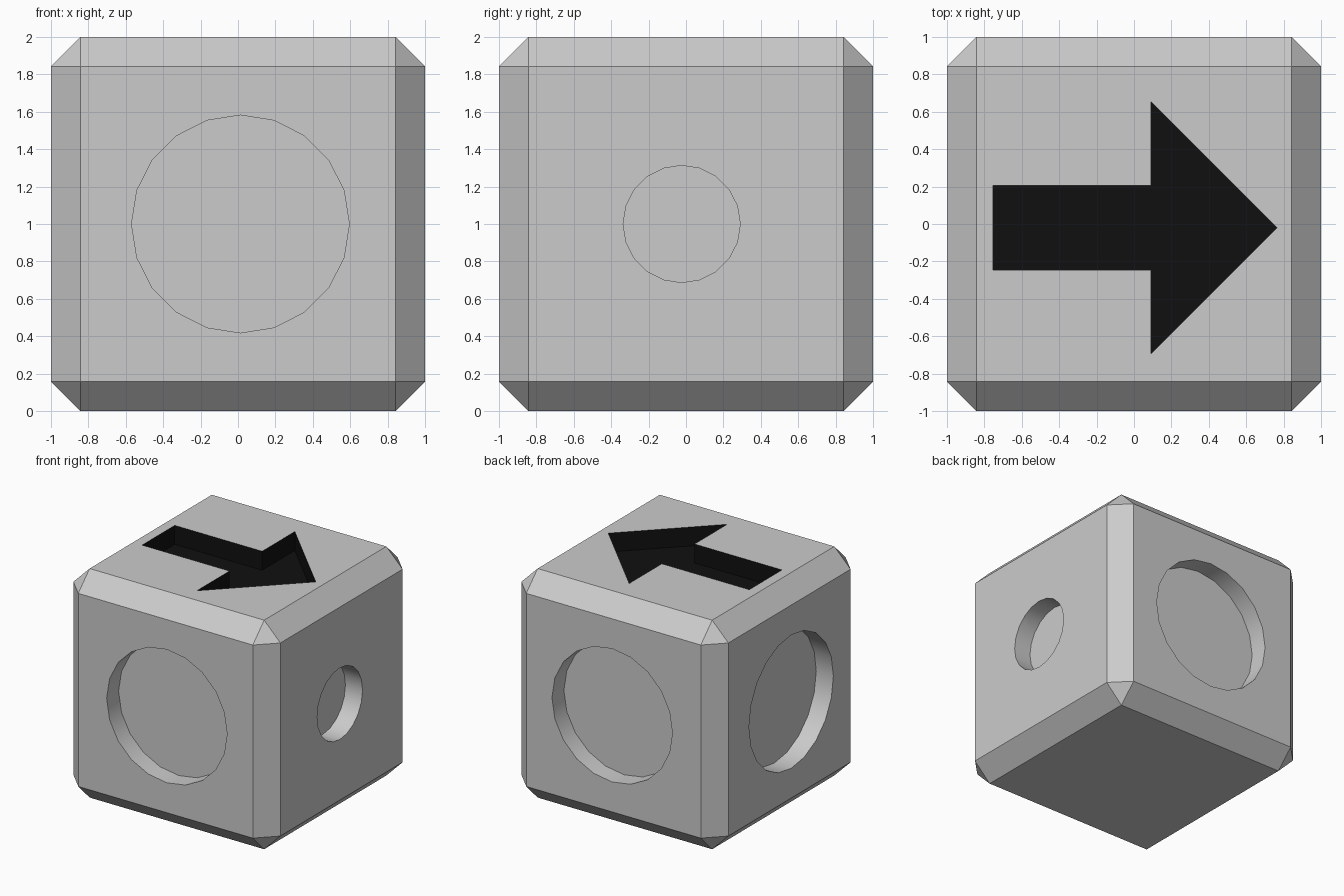
import bpy, bmesh
from math import pi
from mathutils import Matrix, Vector

if "Cube" in bpy.data.objects:
    bpy.data.objects.remove(bpy.data.objects["Cube"])

CHAMFER, DEPTH = 0.157, 0.165


def make_object(name, bm):
    bmesh.ops.recalc_face_normals(bm, faces=bm.faces[:])
    mesh = bpy.data.meshes.new(name)
    bm.to_mesh(mesh)
    bm.free()
    obj = bpy.data.objects.new(name, mesh)
    bpy.context.collection.objects.link(obj)
    return obj


def round_cutter(name, centre, radius, axis):
    # 20-sided plug lying across one face, reaching DEPTH below it
    bm = bmesh.new()
    turn = Matrix.Rotation(pi / 2, 4, axis)
    bmesh.ops.create_cone(bm, cap_ends=True, segments=20, radius1=radius,
                          radius2=radius, depth=2 * DEPTH,
                          matrix=Matrix.Translation(centre) @ turn)
    return make_object(name, bm)


def arrow_cutter(name, points):
    bm = bmesh.new()
    face = bm.faces.new([bm.verts.new((x, y, 2 - DEPTH)) for x, y in points])
    new = bmesh.ops.extrude_face_region(bm, geom=[face])["geom"]
    verts = [v for v in new if isinstance(v, bmesh.types.BMVert)]
    bmesh.ops.translate(bm, verts=verts, vec=(0, 0, 2 * DEPTH))
    return make_object(name, bm)


# Chamfered block
bm = bmesh.new()
bmesh.ops.create_cube(bm, size=2, matrix=Matrix.Translation((0, 0, 1)))
bmesh.ops.bevel(bm, geom=bm.edges[:], offset=CHAMFER, segments=1,
                profile=0.5, affect='EDGES')
block = make_object("direction_block", bm)

# Recesses: large discs front, back and left; small disc right; arrow on top
cutters = [
    round_cutter("front_recess", (0.013, -1, 1), 0.582, 'X'),
    round_cutter("back_recess", (0.013, 1, 1), 0.582, 'X'),
    round_cutter("left_recess", (-1, -0.023, 1), 0.582, 'Y'),
    round_cutter("right_recess", (1, -0.023, 1), 0.313, 'Y'),
    arrow_cutter("arrow_recess", [
        (-0.755, 0.205), (0.09, 0.205), (0.09, 0.655), (0.765, -0.02),
        (0.09, -0.695), (0.09, -0.245), (-0.755, -0.245)]),
]

bpy.context.view_layer.objects.active = block
block.select_set(True)
for cutter in cutters:
    mod = block.modifiers.new(cutter.name, 'BOOLEAN')
    mod.operation = 'DIFFERENCE'
    mod.solver = 'EXACT'
    mod.object = cutter
    bpy.ops.object.modifier_apply(modifier=mod.name)
    bpy.data.objects.remove(cutter)

# Black paint on the floor and walls of the arrow pocket
block.data.materials.clear()
for name, value in (("grey", 0.8), ("black", 0.005)):
    mat = bpy.data.materials.new(name)
    mat.diffuse_color = (value, value, value, 1)
    mat.use_nodes = True
    mat.node_tree.nodes["Principled BSDF"].inputs["Base Color"].default_value = mat.diffuse_color
    block.data.materials.append(mat)
for poly in block.data.polygons:
    c = poly.center
    in_pocket = 1.7 < c.z < 1.995 and max(abs(c.x), abs(c.y)) < 0.8
    poly.material_index = int(in_pocket)

# Smooth round walls, crisp chamfers
bpy.ops.object.shade_smooth_by_angle(angle=pi / 6)
